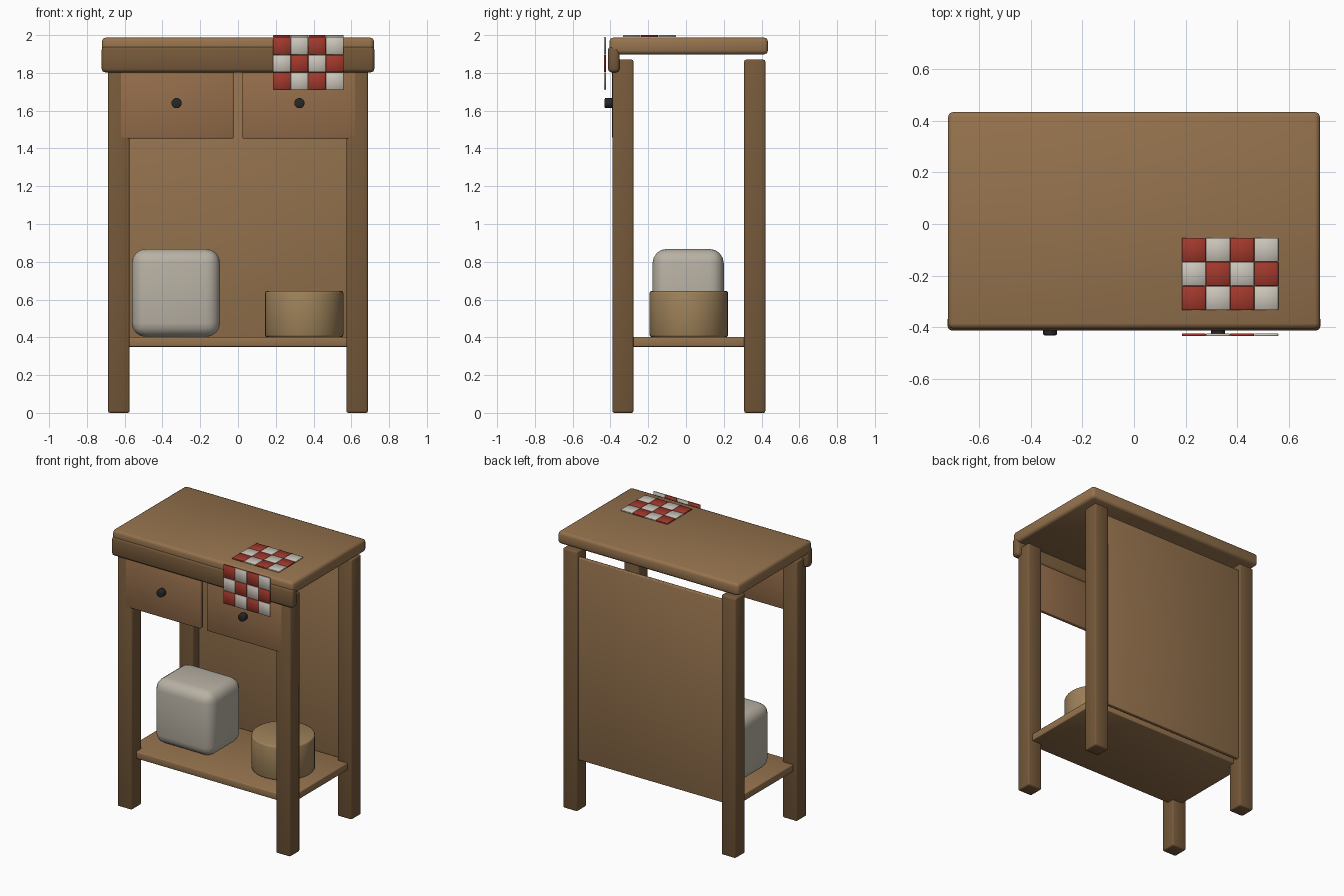
import bpy, math

if "Cube" in bpy.data.objects:
    bpy.data.objects.remove(bpy.data.objects["Cube"])


def material(name, rgb):
    m = bpy.data.materials.new(name)
    m.diffuse_color = (*rgb, 1)
    m.use_nodes = True
    m.node_tree.nodes["Principled BSDF"].inputs["Base Color"].default_value = m.diffuse_color
    return m


WOOD = material("wood", (0.30, 0.17, 0.075))
DARK_WOOD = material("dark_wood", (0.18, 0.10, 0.042))
DRAWER_WOOD = material("drawer_wood", (0.30, 0.155, 0.07))
BASKET = material("basket_tan", (0.34, 0.22, 0.10))
IRON = material("iron", (0.02, 0.02, 0.02))
RED = material("red_cloth", (0.36, 0.04, 0.025))
WHITE = material("white_cloth", (0.60, 0.56, 0.49))
STONE = material("pale_sack", (0.48, 0.44, 0.37))


def finish(ob, name, mat, bevel, segments):
    ob.name = name
    ob.data.materials.append(mat)
    b = ob.modifiers.new("bevel", 'BEVEL')
    b.width, b.segments, b.limit_method = bevel, segments, 'ANGLE'
    bpy.ops.object.shade_smooth()
    return ob


def box(name, x, y, z, mat, bevel=0.006, segments=2):
    """Box from (min, max) ranges on each axis."""
    bpy.ops.mesh.primitive_cube_add(size=1, location=[sum(r) / 2 for r in (x, y, z)])
    ob = bpy.context.object
    ob.scale = [r[1] - r[0] for r in (x, y, z)]
    bpy.ops.object.transform_apply(location=False, rotation=False, scale=True)
    return finish(ob, name, mat, bevel, segments)


def cylinder(name, loc, radius, depth, mat, bevel, rot=(0, 0, 0), sides=32):
    bpy.ops.mesh.primitive_cylinder_add(vertices=sides, radius=radius, depth=depth,
                                        location=loc, rotation=rot)
    return finish(bpy.context.object, name, mat, bevel, 2)


# Table top and front apron
box("table_top", (-0.72, 0.72), (-0.405, 0.434), (1.898, 1.987), WOOD, 0.02, 2)
box("front_apron", (-0.722, 0.722), (-0.413, -0.352), (1.803, 1.94), DARK_WOOD, 0.018, 2)

# Legs, drawers and knobs, mirrored left and right
for side, s in (("left", -1), ("right", 1)):
    def span(a, b):
        return tuple(sorted((s * a, s * b)))
    for row, y in (("front", (-0.39, -0.278)), ("back", (0.308, 0.42))):
        box(f"{row}_{side}_leg", span(0.574, 0.688), y, (0, 1.87), DARK_WOOD, 0.01)
    box(f"{side}_drawer", span(0.024, 0.624), (-0.3908, -0.362), (1.452, 1.815), DRAWER_WOOD)
    cylinder(f"{side}_knob", (s * 0.325, -0.41, 1.64), 0.027, 0.042, IRON, 0.006,
             (math.pi / 2, 0, 0), 20)

# Lower shelf and back panel
box("shelf", (-0.656, 0.656), (-0.336, 0.354), (0.35, 0.402), WOOD)
box("back_panel", (-0.625, 0.625), (0.377, 0.405), (0.368, 1.823), WOOD, 0.005)

# Things on the shelf
box("sack", (-0.562, -0.095), (-0.177, 0.2), (0.402, 0.868), STONE, 0.075, 4)
cylinder("basket", (0.35, 0.015, 0.5235), 0.208, 0.245, BASKET, 0.012)

# Checked cloth: one sheet on the top, one hanging in front
TILE, GAP = 0.0935, 0.0005
for r in range(3):
    for c in range(4):
        mat = RED if (r + c) % 2 == 0 else WHITE
        x0 = 0.185 + c * TILE
        x = (x0 + GAP, x0 + TILE - GAP)
        y1, z1 = -0.053 - r * TILE, 1.99 - r * TILE
        box(f"cloth_top_{r}_{c}", x, (y1 - TILE + GAP, y1 - GAP), (1.99, 2.0), mat, 0.002, 1)
        box(f"cloth_front_{r}_{c}", x, (-0.434, -0.424), (z1 - TILE + GAP, z1 - GAP), mat, 0.002, 1)
